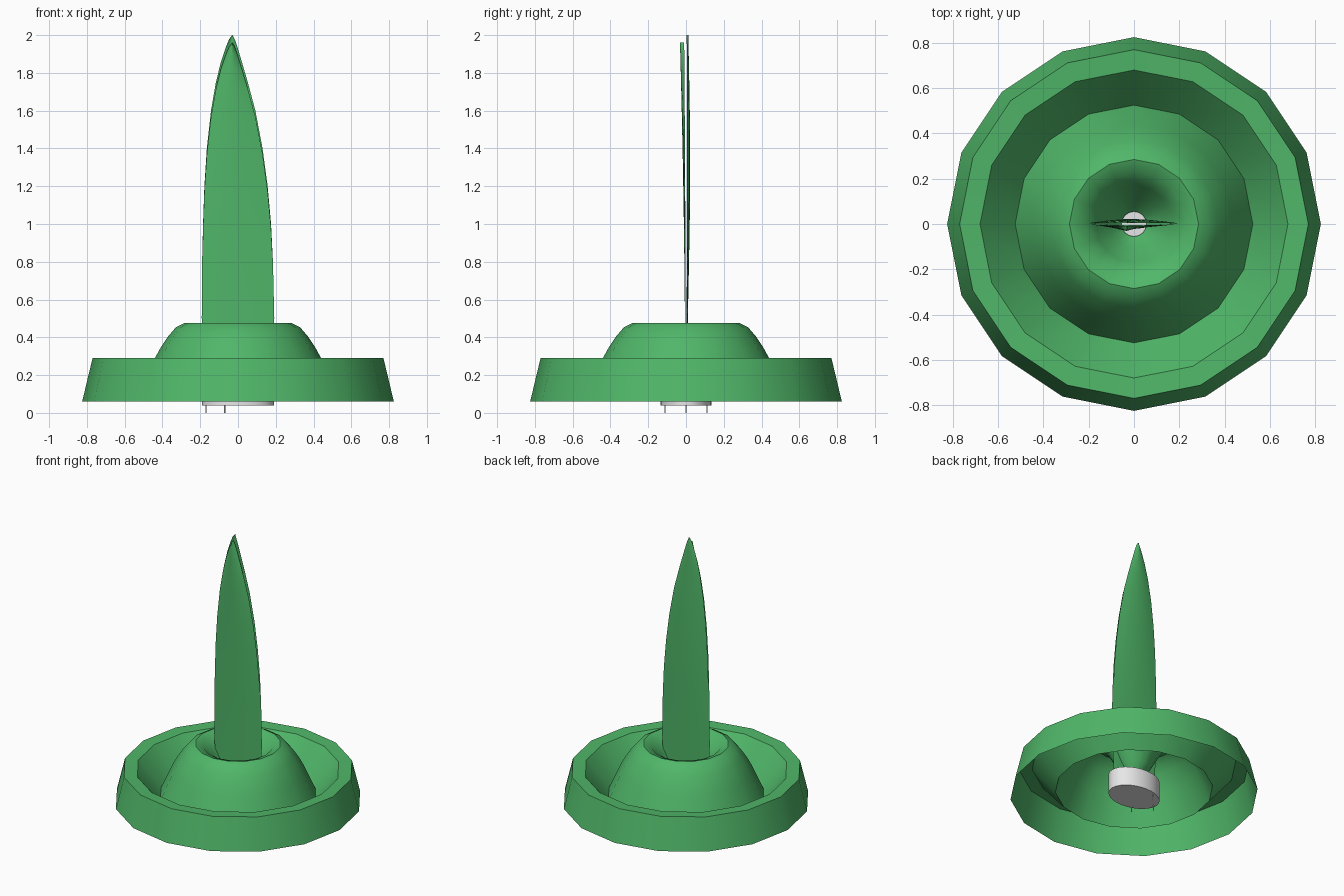
import bpy, bmesh, math

old = bpy.data.objects.get("Cube")
if old:
    bpy.data.objects.remove(old, do_unlink=True)


def material(name, color):
    mat = bpy.data.materials.new(name)
    mat.use_nodes = True
    mat.diffuse_color = (*color, 1)
    mat.node_tree.nodes["Principled BSDF"].inputs["Base Color"].default_value = (*color, 1)
    return mat


green = material("leaf green", (0.08, 0.47, 0.14))
white = material("plain white", (0.8, 0.8, 0.8))


def finish(name, bm, mat, recalc=True):
    if recalc:
        bmesh.ops.recalc_face_normals(bm, faces=bm.faces)
    mesh = bpy.data.meshes.new(name)
    bm.to_mesh(mesh)
    bm.free()
    mesh.materials.append(mat)
    obj = bpy.data.objects.new(name, mesh)
    bpy.context.collection.objects.link(obj)
    bpy.ops.object.select_all(action="DESELECT")
    obj.select_set(True)
    bpy.context.view_layer.objects.active = obj
    bpy.ops.object.shade_smooth_by_angle(angle=math.radians(35))
    return obj


def loft(bm, rows, closed=False):
    """Skin a list of equally long point rows with quads."""
    grid = [[bm.verts.new(p) for p in row] for row in rows]
    count = len(grid[0])
    for a, b in zip(grid, grid[1:]):
        for i in range(count if closed else count - 1):
            j = (i + 1) % count
            bm.faces.new((a[i], a[j], b[j], b[i]))
    return grid


def ring(rx, ry, z, sides):
    steps = [2 * math.pi * i / sides for i in range(sides)]
    return [(rx * math.cos(t), ry * math.sin(t), z) for t in steps]


# Hollow base: outer wall, rim, valley, raised collar and central funnel
profile = [(0.825, 0.06), (0.77, 0.29), (0.68, 0.285), (0.525, 0.1),
           (0.44, 0.29), (0.41, 0.345), (0.37, 0.405), (0.33, 0.452),
           (0.285, 0.475), (0.23, 0.455), (0.17, 0.37), (0.11, 0.26), (0.055, 0.2)]
bm = bmesh.new()
loft(bm, [ring(r, r, z, 16) for r, z in profile], closed=True)
finish("base_shell", bm, green, recalc=False)

# Oval plug below the funnel
bm = bmesh.new()
ends = loft(bm, [ring(0.19, 0.135, z, 28) for z in (0.04, 0.18)], closed=True)
for end in ends:
    bm.faces.new(end)
finish("bottom_plug", bm, white)

# Thin pins under the plug
for i, (x, y) in enumerate([(-0.17, 0), (-0.07, -0.11), (-0.07, 0.11)]):
    bm = bmesh.new()
    pin = loft(bm, [[(x + px, y + py, z) for px, py, _ in ring(0.003, 0.003, 0, 6)]
                    for z in (0, 0.05)], closed=True)
    bm.faces.new(pin[0])
    finish(f"pin_{i + 1}", bm, white)

# Blade outline: height, left edge, right edge
outline = [(0.1, -0.17, 0.17), (0.5, -0.192, 0.192), (0.8, -0.19, 0.185),
           (1.0, -0.185, 0.175), (1.2, -0.178, 0.157), (1.4, -0.165, 0.13),
           (1.6, -0.143, 0.092), (1.75, -0.117, 0.052), (1.86, -0.09, 0.02),
           (1.94, -0.063, -0.004), (1.98, -0.046, -0.018), (2.0, -0.031, -0.029)]


def blade(name, top, depth):
    """Thin bowed sheet; depth gives its y offset at a height."""
    bm = bmesh.new()
    rows = []
    for z, left, right in outline:
        height = z * top / 2 if z > 0.5 else z
        row = []
        for i in range(9):
            u = i / 4 - 1
            x = (left + right) / 2 + u * (right - left) / 2
            row.append((x, depth(z) * (1 - 0.7 * u * u), height))
        rows.append(row)
    loft(bm, rows)
    finish(name, bm, green, recalc=False)


blade("front_blade", 1.96, lambda z: -0.004 - 0.028 * (z / 2) ** 2)
blade("back_blade", 2.0, lambda z: 0.004 + 0.018 * math.sin(z / 2 * 2.4) ** 2)
